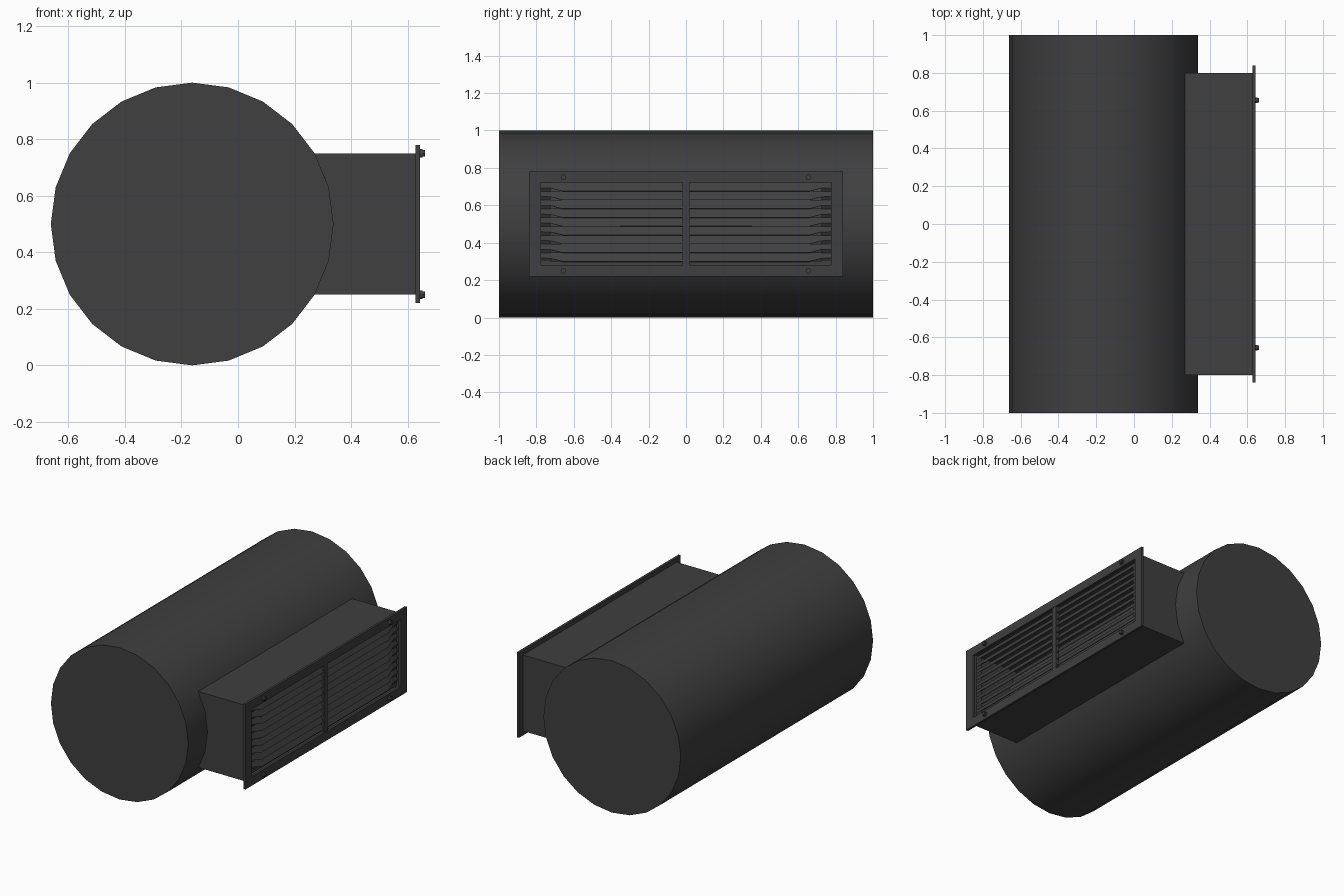
import bpy, bmesh, math

if "Cube" in bpy.data.objects:
    bpy.data.objects.remove(bpy.data.objects["Cube"])

dark = bpy.data.materials.new("dark_grey_metal")
dark.diffuse_color = (0.05, 0.05, 0.05, 1)
dark.use_nodes = True
dark.node_tree.nodes["Principled BSDF"].inputs["Base Color"].default_value = dark.diffuse_color


def add_mesh(name, verts, faces, thickness=0, offset=0, smooth=False):
    mesh = bpy.data.meshes.new(name)
    mesh.from_pydata(verts, [], faces)
    bm = bmesh.new()
    bm.from_mesh(mesh)
    bmesh.ops.recalc_face_normals(bm, faces=bm.faces)
    bm.to_mesh(mesh)
    bm.free()
    mesh.materials.append(dark)
    ob = bpy.data.objects.new(name, mesh)
    bpy.context.collection.objects.link(ob)
    if thickness:
        mod = ob.modifiers.new("thickness", "SOLIDIFY")
        mod.thickness, mod.offset = thickness, offset
    return ob


def add_cylinder(name, sides, radius, depth, loc, rot):
    bpy.ops.mesh.primitive_cylinder_add(vertices=sides, radius=radius, depth=depth,
                                        location=loc, rotation=rot)
    ob = bpy.context.object
    ob.name = name
    ob.data.materials.append(dark)
    return ob


def add_box(name, size, loc):
    bpy.ops.mesh.primitive_cube_add(size=1, location=loc)
    ob = bpy.context.object
    ob.name = name
    ob.scale = size
    ob.data.materials.append(dark)


# Main round duct along y
CX, CZ, R = -0.162, 0.5, 0.5
add_cylinder("main_duct", 24, R, 2, (CX, 0, CZ), (math.pi / 2, 0, 0))
bpy.ops.object.shade_smooth_by_angle(angle=math.radians(30))

# Branch box whose inner edge follows the round duct, open at both ends
arc = [(CX + R * math.cos(math.radians(a)), CZ + R * math.sin(math.radians(a)))
       for a in (-30, -15, 0, 15, 30)]
prof = arc + [(0.63, 0.75), (0.63, 0.25)]
n = len(prof)
verts = [(x, y, z) for y in (-0.8, 0.8) for x, z in prof]
faces = [list(range(n)), list(range(n, 2 * n)),
         (4, 5, n + 5, n + 4), (6, 0, n, n + 6)]
add_mesh("branch_box", verts, faces)

# Grille flange: rectangular ring
def rect(y, z0, z1):
    return [(0.635, -y, z0), (0.635, y, z0), (0.635, y, z1), (0.635, -y, z1)]

ring = rect(0.84, 0.22, 0.78) + rect(0.775, 0.28, 0.722)
add_mesh("grille_flange", ring,
         [(i, (i + 1) % 4, (i + 1) % 4 + 4, i + 4) for i in range(4)], 0.016)

# Centre bar
add_box("centre_bar", (0.024, 0.038, 0.442), (0.628, 0, 0.501))

# Louvre slats: lower lip swings outward, pinching back at the outer ends
PITCH = 0.047
lip = [(0.0, 0.635, -0.047), (0.66, 0.635, -0.047),
       (0.725, 0.619, -0.030), (0.775, 0.617, -0.028)]
for side, s in (("right", 1), ("left", -1)):
    for i in range(9):
        top = 0.722 - i * PITCH
        v = []
        for y, x, dz in lip:
            v += [(0.608, s * y, top), (x, s * y, top + dz)]
        f = [(2 * k, 2 * k + 1, 2 * k + 3, 2 * k + 2) for k in range(3)]
        # short end tab closing the gap beside each opening
        m = len(v)
        v += [(0.608, s * 0.775, top - PITCH), (0.608, s * 0.725, top - PITCH)]
        f.append((5, 7, m, m + 1))
        add_mesh(f"louvre_{side}_{i + 1}", v, f, 0.004)
# Narrow strip below the last slat
add_box("bottom_strip", (0.006, 1.55, 0.024), (0.61, 0, 0.289))

# Flange screws with washers
for y in (-0.655, 0.655):
    for z in (0.25, 0.75):
        add_cylinder("screw_washer", 12, 0.015, 0.012, (0.647, y, z), (0, math.pi / 2, 0))
        add_cylinder("screw_head", 6, 0.013, 0.017, (0.6525, y, z), (0, math.pi / 2, 0))
